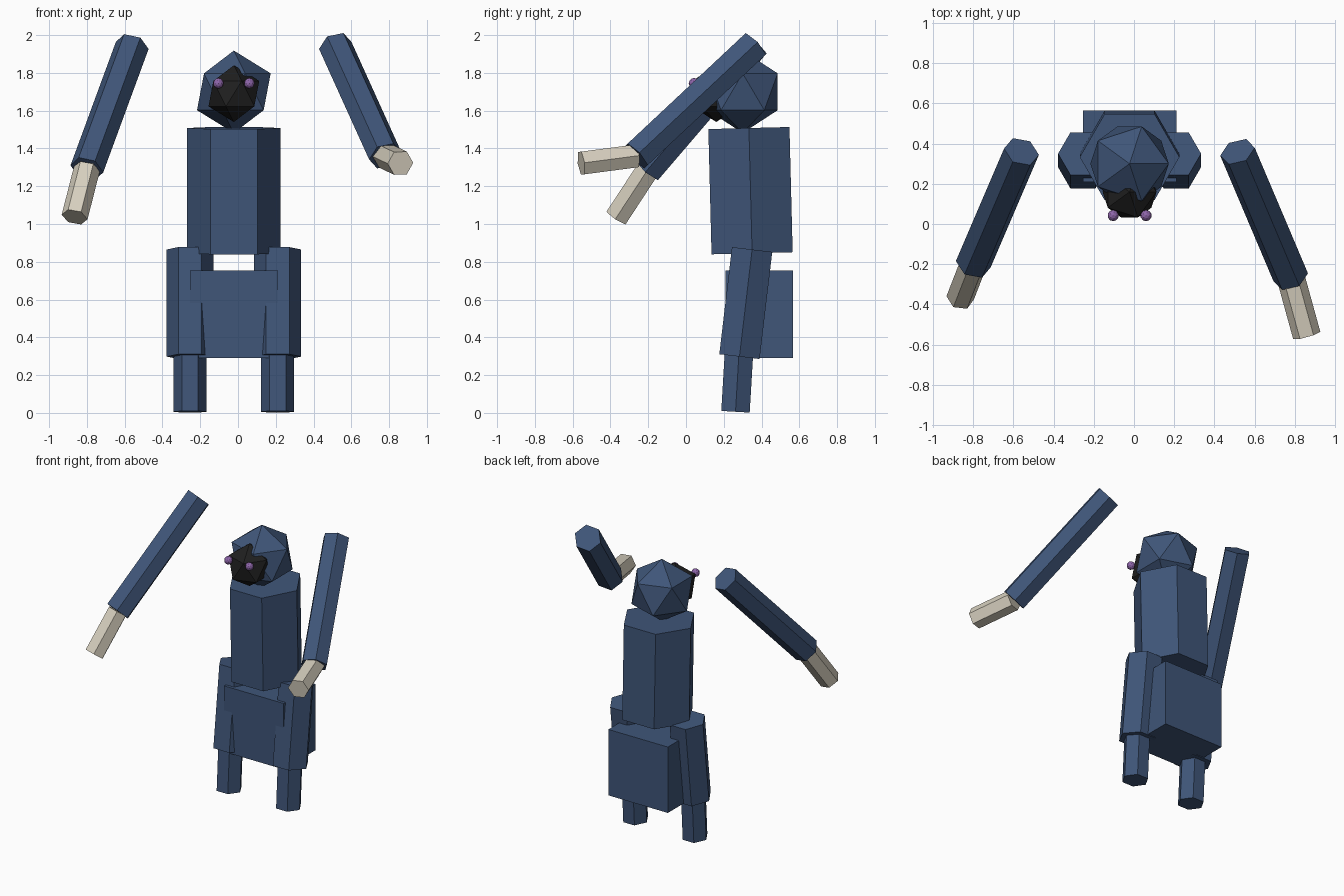
import bpy, bmesh
from math import cos, sin, tau
from mathutils import Vector, Matrix

cube = bpy.data.objects.get("Cube")
if cube:
    bpy.data.objects.remove(cube, do_unlink=True)


def material(name, rgb):
    m = bpy.data.materials.new(name)
    m.use_nodes = True
    col = (*rgb, 1.0)
    m.diffuse_color = col
    m.node_tree.nodes["Principled BSDF"].inputs["Base Color"].default_value = col
    return m


blue = material("navy cloth", (0.050, 0.092, 0.19))
beige = material("pale beige", (0.68, 0.63, 0.52))
black = material("soft black", (0.014, 0.014, 0.014))
purple = material("purple", (0.27, 0.13, 0.40))

MID = -0.022  # body centre line


def finish(name, bm, mat):
    bmesh.ops.recalc_face_normals(bm, faces=bm.faces)
    me = bpy.data.meshes.new(name)
    bm.to_mesh(me)
    bm.free()
    me.materials.append(mat)
    ob = bpy.data.objects.new(name, me)
    bpy.context.scene.collection.objects.link(ob)
    return ob


def hex_prism(name, start, end, radius, mat):
    """Six-sided bar between two points, with one corner turned to the side."""
    a, b = Vector(start), Vector(end)
    d = (b - a).normalized()
    u = (Vector((1, 0, 0)) - d * d.x).normalized()
    v = d.cross(u)
    bm = bmesh.new()
    ring = [bm.verts.new(a + radius * (u * cos(t) + v * sin(t)))
            for t in (tau * i / 6 for i in range(6))]
    cap = bm.faces.new(ring)
    out = bmesh.ops.extrude_face_region(bm, geom=[cap], use_keep_orig=True)
    tip = [g for g in out["geom"] if isinstance(g, bmesh.types.BMVert)]
    bmesh.ops.translate(bm, verts=tip, vec=b - a)
    return finish(name, bm, mat)


def ball(name, centre, radius, detail, mat):
    bm = bmesh.new()
    bmesh.ops.create_icosphere(bm, subdivisions=detail, radius=radius,
                               matrix=Matrix.Translation(centre))
    return finish(name, bm, mat)


# Torso and hips
hex_prism("torso", (MID, 0.35, 0.845), (MID, 0.333, 1.508), 0.248, blue)
bm = bmesh.new()
bmesh.ops.create_cube(bm, size=1, matrix=Matrix.Translation((MID, 0.387, 0.522))
                      @ Matrix.Diagonal((0.465, 0.357, 0.465, 1)))
finish("hips", bm, blue)

# Head and face
ball("head", (MID, 0.30, 1.70), 0.218, 1, blue)
ball("face", (MID, 0.16, 1.69), 0.15, 1, black)

# Legs and eyes, one on each side of the centre line
for side, s in (("left", 1), ("right", -1)):
    x = MID + s * 0.232
    hex_prism(side + "_thigh", (x, 0.35, 0.865), (x, 0.283, 0.298), 0.124, blue)
    hex_prism(side + "_shin", (x, 0.28, 0.31), (x, 0.262, 0.006), 0.087, blue)
    ball(side + "_eye", (MID + s * 0.082, 0.042, 1.745), 0.028, 2, purple)

# Raised arms, posed differently
arms = {
    "left": ((0.515, 0.36, 1.945), (0.78, -0.265, 1.36), (0.86, -0.555, 1.322)),
    "right": ((-0.56, 0.36, 1.945), (-0.80, -0.20, 1.292), (-0.865, -0.367, 1.037)),
}
for side, (shoulder, wrist, tip) in arms.items():
    hex_prism(side + "_arm", shoulder, wrist, 0.09, blue)
    hex_prism(side + "_hand", wrist, tip, 0.07, beige)
